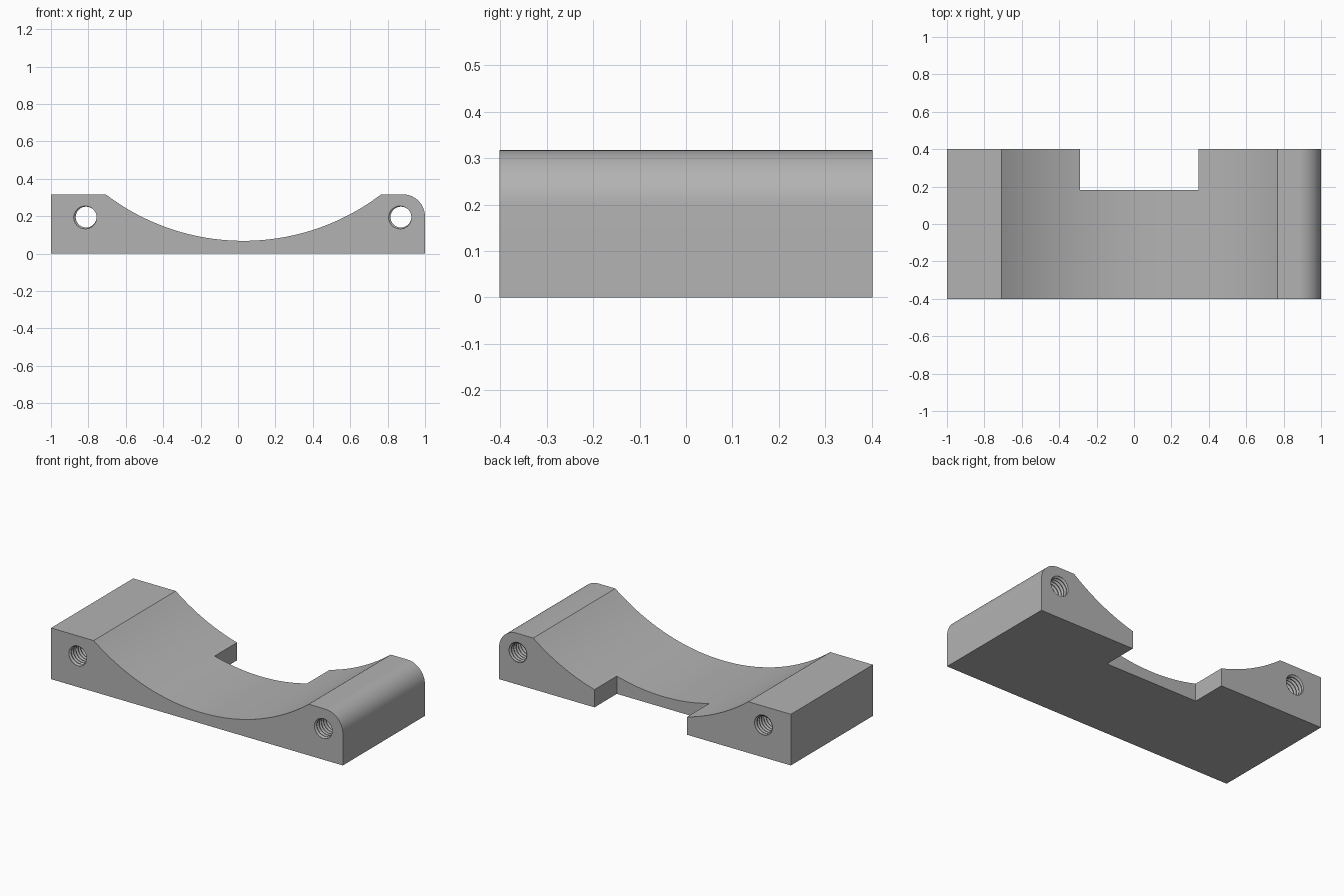
import bpy, bmesh, math

if "Cube" in bpy.data.objects:
    bpy.data.objects.remove(bpy.data.objects["Cube"])

DEPTH = 0.402          # half of the block's length along y
TOP = 0.317
mat = bpy.data.materials.new("light grey")
mat.diffuse_color = (0.45, 0.45, 0.45, 1)
mat.use_nodes = True
mat.node_tree.nodes["Principled BSDF"].inputs["Base Color"].default_value = mat.diffuse_color


def make_object(name, bm):
    bmesh.ops.recalc_face_normals(bm, faces=bm.faces)
    mesh = bpy.data.meshes.new(name)
    bm.to_mesh(mesh)
    bm.free()
    mesh.materials.append(mat)
    obj = bpy.data.objects.new(name, mesh)
    bpy.context.collection.objects.link(obj)
    return obj


def extrude_profile(name, pts, y0, y1):
    bm = bmesh.new()
    face = bm.faces.new([bm.verts.new((x, y0, z)) for x, z in pts])
    ext = bmesh.ops.extrude_face_region(bm, geom=[face])["geom"]
    verts = [v for v in ext if isinstance(v, bmesh.types.BMVert)]
    bmesh.ops.translate(bm, verts=verts, vec=(0, y1 - y0, 0))
    return make_object(name, bm)


def arc(cx, cz, r, a0, a1, n):
    return [(cx + r * math.cos(a0 + (a1 - a0) * i / n),
             cz + r * math.sin(a0 + (a1 - a0) * i / n)) for i in range(n + 1)]


def thread_cutter(name, x, z, minor=0.056, major=0.067, pitch=0.0225, seg=24):
    """Screw-shaped solid: a V thread swept along a helix, closed by end cones."""
    profile = [(0, minor), (0.15, minor), (0.52, major), (0.63, major)]
    turns = math.ceil(2 * DEPTH / pitch) + 5
    start = -turns * pitch / 2 - pitch / 2
    bm = bmesh.new()
    rows = []
    for i in range(turns * seg + 1):
        a = 2 * math.pi * i / seg
        rows.append([bm.verts.new((x + r * math.cos(a),
                                   start + (i / seg + t) * pitch,
                                   z + r * math.sin(a))) for t, r in profile])
    for i in range(turns * seg):
        for j in range(3):
            bm.faces.new((rows[i][j], rows[i + 1][j], rows[i + 1][j + 1], rows[i][j + 1]))
        if i + seg + 1 < len(rows):      # join to the next turn
            bm.faces.new((rows[i][3], rows[i + 1][3], rows[i + seg + 1][0], rows[i + seg][0]))
    last = len(rows) - 1
    loops = [[rows[i][0] for i in range(seg + 1)] + rows[0][:0:-1],
             [rows[i][3] for i in range(last - seg, last + 1)] + rows[last][2::-1]]
    for loop, y in zip(loops, (start - 0.1, -start + 0.1)):
        tip = bm.verts.new((x, y, z))
        for k in range(len(loop)):
            bm.faces.new((loop[k], loop[(k + 1) % len(loop)], tip))
    return make_object(name, bm)


# Block outline with rounded right shoulder and shallow cradle
cx, half, low = 0.029, 0.737, 0.068
sag = TOP - low
radius = (half * half + sag * sag) / (2 * sag)
angle = math.asin(half / radius)
outline = [(-1, 0), (1, 0)]
outline += arc(0.88, TOP - 0.12, 0.12, 0, math.pi / 2, 16)
outline += arc(cx, low + radius, radius, -math.pi / 2 + angle, -math.pi / 2 - angle, 48)
outline += [(-1, TOP)]
block = extrude_profile("cradle_block", outline, -DEPTH, DEPTH)

# Rear notch and the two threaded holes
cutters = [
    extrude_profile("notch_cutter",
                    [(-0.288, -0.2), (0.346, -0.2), (0.346, 0.6), (-0.288, 0.6)], 0.183, 0.6),
    thread_cutter("left_thread_cutter", -0.812, 0.195),
    thread_cutter("right_thread_cutter", 0.871, 0.195),
]
bpy.context.view_layer.objects.active = block
block.select_set(True)
for cutter in cutters:
    cutter.hide_render = True
    mod = block.modifiers.new(cutter.name, 'BOOLEAN')
    mod.operation = 'DIFFERENCE'
    mod.solver = 'EXACT'
    mod.object = cutter
    bpy.ops.object.modifier_apply(modifier=mod.name)
    bpy.data.objects.remove(cutter)

bpy.ops.object.shade_smooth_by_angle(angle=math.radians(30))
